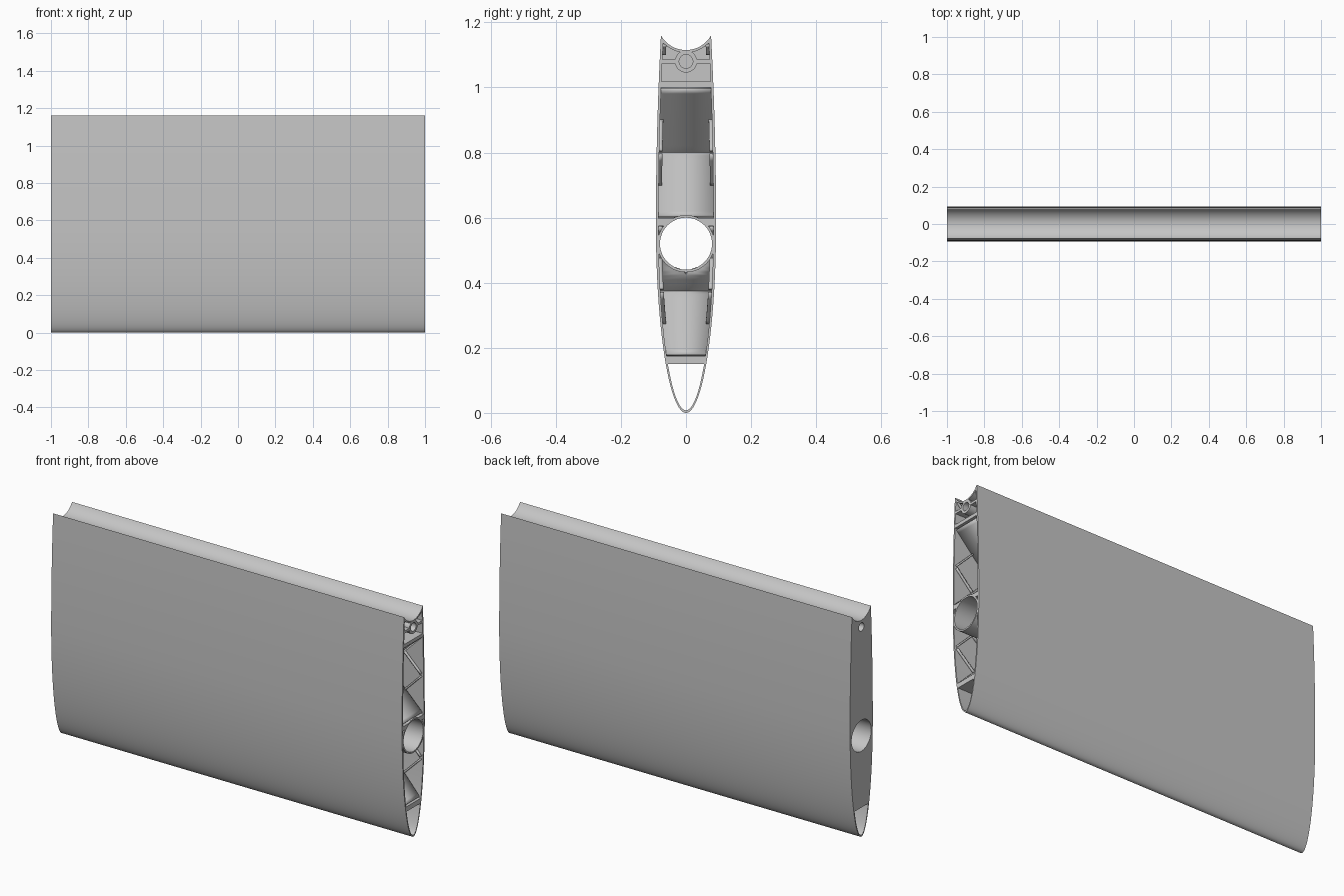
import bpy, bmesh
from math import sin, cos, pi, sqrt, acos, asin

cube = bpy.data.objects.get("Cube")
if cube:
    bpy.data.objects.remove(cube)

grey = bpy.data.materials.new("light grey")
grey.use_nodes = True
COLOUR = (0.56, 0.56, 0.56, 1)
grey.diffuse_color = COLOUR
grey.node_tree.nodes["Principled BSDF"].inputs["Base Color"].default_value = COLOUR

# Section dimensions: widest height, half width, top, bore and groove
MID, HALF, TOP = 0.58, 0.0925, 1.16
BORE_Z, BORE_R = 0.52, 0.08
BOSS_Z = 1.08
GROOVE_Z, GROOVE_R = 1.2034, 0.0884


def width(z, inset=0.0):
    """Half width of the section at height z."""
    if z < MID:
        t = (MID - z) / (MID - inset)
        return (HALF - inset) * sqrt(max(0, 1 - t * t))
    t = (z - MID) / MID
    return HALF - inset - 0.0155 * t * t


def section(inset=0.0, zmin=None):
    """Closed section outline: rounded nose, curved sides, grooved top."""
    a = MID - inset
    start = 0 if zmin is None else acos((MID - zmin) / a)
    side = []
    for i in range(41):
        ang = start + (pi / 2 - start) * i / 40
        side.append(((HALF - inset) * sin(ang), MID - a * cos(ang)))
    r = GROOVE_R + inset
    edge = width(TOP, inset)
    ztop = GROOVE_Z - sqrt(r * r - edge * edge)
    for i in range(1, 13):
        z = MID + (ztop - MID) * i / 12
        side.append((width(z, inset), z))
    last = asin(side[-1][0] / r)
    arc = [(r * sin(last * k / 10), GROOVE_Z - r * cos(last * k / 10)) for k in range(9, -10, -1)]
    left = [(-y, z) for y, z in reversed(side) if y > 1e-6]
    return side + arc + left


def circle(z, r, n=48):
    return [(r * cos(2 * pi * i / n), z + r * sin(2 * pi * i / n)) for i in range(n)]


def finish(name, bm):
    mesh = bpy.data.meshes.new(name)
    bm.to_mesh(mesh)
    bm.free()
    obj = bpy.data.objects.new(name, mesh)
    bpy.context.collection.objects.link(obj)
    mesh.materials.append(grey)
    bpy.ops.object.select_all(action='DESELECT')
    obj.select_set(True)
    bpy.context.view_layer.objects.active = obj
    bpy.ops.object.shade_smooth_by_angle(angle=0.5)
    return obj


def extrude(name, loops, x0=-1.0, x1=1.0):
    """Fill an outline with holes in the YZ plane and extrude it along X."""
    bm = bmesh.new()
    edges = []
    for loop in loops:
        vs = [bm.verts.new((x0, y, z)) for y, z in loop]
        edges += [bm.edges.new((vs[i - 1], vs[i])) for i in range(len(vs))]
    bmesh.ops.triangle_fill(bm, edges=edges, use_beauty=True, use_dissolve=False)
    new = bmesh.ops.extrude_face_region(bm, geom=bm.faces[:])["geom"]
    moved = [v for v in new if isinstance(v, bmesh.types.BMVert)]
    bmesh.ops.translate(bm, verts=moved, vec=(x1 - x0, 0, 0))
    bmesh.ops.recalc_face_normals(bm, faces=bm.faces[:])
    return finish(name, bm)


def bore_gap(z):
    """Half width cleared around the main tube at height z."""
    return sqrt(max(0, (BORE_R + 0.004) ** 2 - (z - BORE_Z) ** 2))


def skin_gap(z):
    """Inner limit of a shallow rib that stands on the skin."""
    return width(z) - 0.018


def strips(name, lines, inner, thickness, n=16):
    """Sloping sheets across the section, following the skin on both sides."""
    bm = bmesh.new()
    for (x0, z0), (x1, z1) in lines:
        for s in (-1, 1):
            prev = None
            for i in range(n + 1):
                x, z = x0 + (x1 - x0) * i / n, z0 + (z1 - z0) * i / n
                out = width(z) - 0.004
                pair = [bm.verts.new((x, s * y, z)) for y in (min(inner(z), out - 0.001), out)]
                if prev:
                    bm.faces.new((prev[0], prev[1], pair[1], pair[0]))
                prev = pair
    bmesh.ops.remove_doubles(bm, verts=bm.verts[:], dist=1e-5)
    bmesh.ops.recalc_face_normals(bm, faces=bm.faces[:])
    obj = finish(name, bm)
    solid = obj.modifiers.new("Thickness", 'SOLIDIFY')
    solid.thickness = thickness
    solid.offset = 0


def web(name, z0, z1):
    a, b = width(z0) - 0.004, width(z1) - 0.004
    extrude(name, [[(-a, z0), (a, z0), (b, z1), (-b, z1)]])


# Outer skin, main tube and fastener boss
extrude("skin", [section(), section(0.008)])
extrude("main_tube", [circle(BORE_Z, BORE_R + 0.008), circle(BORE_Z, BORE_R)])
extrude("boss", [circle(BOSS_Z, 0.034), circle(BOSS_Z, 0.021)])
extrude("boss_plug", [circle(BOSS_Z, 0.024)], 0.3, 0.32)

# Closed end with tube and boss holes
extrude("end_cap", [section(0.004, 0.152), circle(BORE_Z, BORE_R), circle(BOSS_Z, 0.021)],
        -1.0, -0.985)

# Lengthwise webs
web("nose_web", 0.15, 0.175)
web("upper_web", 1.0, 1.018)
for side, s in (("right", -1), ("left", 1)):
    w = width(0.59) - 0.004
    extrude(side + "_tube_web", [[(s * 0.062, 0.575), (s * w, 0.575), (s * w, 0.598), (s * 0.035, 0.598)]])
    w = width(BOSS_Z) - 0.004
    extrude(side + "_boss_web", [[(s * 0.028, 1.074), (s * w, 1.074), (s * w, 1.086), (s * 0.028, 1.086)]])

# Diagonal lattice in the two bays, with shallow ribs on the skin
plates, ribs = [], []
PITCH, FRONT = 0.396, 0.99
for mid in (0.375, 0.8):
    for k in range(5):
        x = FRONT - PITCH * k
        for s in (-1, 1):
            for near, d in ((x, -1), (x - PITCH, 1)):
                plates.append(((near, mid + s * 0.196), (near + d * PITCH / 2, mid)))
                ribs.append(((near, mid + s * 0.006), (near + d * 0.1, mid + s * 0.106)))
for k in range(5):
    x = FRONT - PITCH * k
    ribs.append(((x, 1.132), (x - 0.03, 1.102)))
strips("diagonal_plates", plates, bore_gap, 0.008)
strips("skin_ribs", ribs, skin_gap, 0.008, 6)
